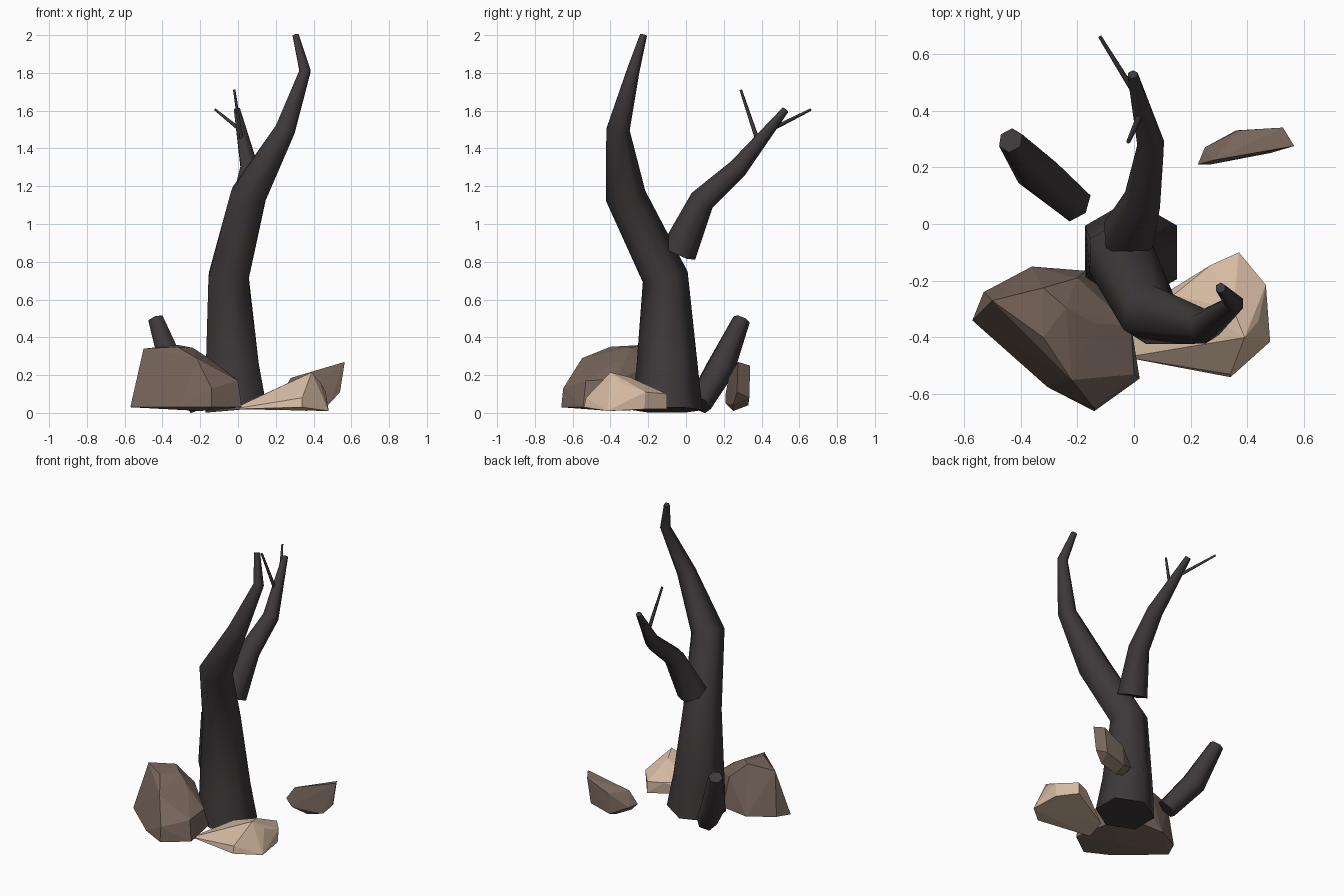
import bpy
import bmesh
from math import cos, sin, pi
from mathutils import Vector

default_cube = bpy.data.objects.get("Cube")
if default_cube:
    bpy.data.objects.remove(default_cube, do_unlink=True)


def make_material(name, rgb):
    material = bpy.data.materials.new(name)
    material.use_nodes = True
    colour = (*rgb, 1)
    material.diffuse_color = colour
    shader = material.node_tree.nodes["Principled BSDF"]
    shader.inputs["Base Color"].default_value = colour
    shader.inputs["Roughness"].default_value = 0.9
    return material


def finish(bm, name, material):
    bmesh.ops.recalc_face_normals(bm, faces=bm.faces[:])
    mesh = bpy.data.meshes.new(name)
    bm.to_mesh(mesh)
    bm.free()
    mesh.materials.append(material)
    obj = bpy.data.objects.new(name, mesh)
    bpy.context.collection.objects.link(obj)
    return obj


def limb(name, stations, material, sides=6):
    """Smooth tapered tube through stations of (x, y, z, radius)."""
    bm = bmesh.new()
    centres = [Vector(s[:3]) for s in stations]
    steps = [(b - a).normalized() for a, b in zip(centres, centres[1:])]
    rings = []
    for i, centre in enumerate(centres):
        before, after = steps[max(i - 1, 0)], steps[min(i, len(steps) - 1)]
        along = (before + after).normalized()
        across = Vector((0, 1, 0))
        across = (across - along * across.dot(along)).normalized()
        other = along.cross(across)
        radius = stations[i][3]
        angles = [2 * pi * k / sides for k in range(sides)]
        rings.append([bm.verts.new(centre + radius * (across * cos(a) + other * sin(a)))
                      for a in angles])
    for low, high in zip(rings, rings[1:]):
        for k in range(sides):
            n = (k + 1) % sides
            side = bm.faces.new((low[k], low[n], high[n], high[k]))
            side.smooth = True
    # Flat end caps with crisp rims
    for ring in (rings[0], rings[-1]):
        cap = bm.faces.new(ring)
        for edge in cap.edges:
            edge.smooth = False
    return finish(bm, name, material)


def rock(name, points, material):
    """Flat-faceted boulder wrapped around its corner points."""
    bm = bmesh.new()
    for point in points:
        bm.verts.new(point)
    hull = bmesh.ops.convex_hull(bm, input=bm.verts[:])
    loose = {v for v in hull["geom_interior"] + hull["geom_unused"]
             if isinstance(v, bmesh.types.BMVert)}
    bmesh.ops.delete(bm, geom=list(loose), context="VERTS")
    return finish(bm, name, material)


bark = make_material("dark bark", (0.048, 0.04, 0.041))
brown_stone = make_material("brown stone", (0.19, 0.137, 0.108))
pale_stone = make_material("pale stone", (0.66, 0.49, 0.36))

# Main trunk, bending forward and to the left as it rises
limb("trunk", [
    (-0.01, -0.1, 0.015, 0.188),
    (-0.03, -0.1, 0.25, 0.162),
    (-0.05, -0.11, 0.72, 0.122),
    (0.055, -0.32, 1.15, 0.108),
    (0.25, -0.36, 1.5, 0.062),
    (0.355, -0.28, 1.81, 0.034),
    (0.305, -0.225, 2.0, 0.019),
], bark)

# Rear branch
limb("rear_branch", [
    (-0.02, -0.04, 0.85, 0.097),
    (0.03, 0.085, 1.125, 0.068),
    (0.06, 0.275, 1.295, 0.052),
    (-0.005, 0.527, 1.605, 0.019),
], bark)

# Thin twigs on the rear branch
limb("upright_twig", [(0.02, 0.38, 1.44, 0.012), (-0.02, 0.29, 1.71, 0.007)], bark)
limb("outer_twig", [(0.01, 0.45, 1.5, 0.012), (-0.12, 0.66, 1.605, 0.007)], bark)

# Broken leaning stump
limb("leaning_stump", [
    (-0.21, 0.07, 0.045, 0.068),
    (-0.34, 0.18, 0.23, 0.078),
    (-0.435, 0.295, 0.495, 0.046),
], bark)

# Large boulder
rock("large_boulder", [
    (-0.57, -0.34, 0.03), (-0.53, -0.24, 0.04), (-0.36, -0.15, 0.03),
    (-0.17, -0.165, 0.04), (-0.03, -0.28, 0.03), (0.02, -0.545, 0.03),
    (-0.14, -0.66, 0.03), (-0.305, -0.575, 0.03), (-0.47, -0.42, 0.03),
    (-0.2, -0.4, 0.01), (-0.5, -0.27, 0.34), (-0.32, -0.225, 0.36),
    (-0.24, -0.295, 0.345), (-0.32, -0.4, 0.35), (-0.14, -0.35, 0.28),
    (-0.01, -0.36, 0.18), (0, -0.53, 0.17), (-0.14, -0.65, 0.13),
    (-0.22, -0.55, 0.29), (-0.2, -0.19, 0.25),
], brown_stone)

# Pale wedge-shaped rock
rock("pale_rock", [
    (-0.03, -0.47, 0.02), (0.34, -0.54, 0.03), (0.48, -0.415, 0.01),
    (0.46, -0.22, 0.02), (0.37, -0.1, 0.02), (0.02, -0.3, 0.02),
    (0.34, -0.53, 0.08), (0.39, -0.4, 0.215), (0.35, -0.3, 0.19),
    (0.44, -0.34, 0.155), (0.465, -0.215, 0.11), (0.37, -0.1, 0.1),
    (0.27, -0.145, 0.1), (0.14, -0.25, 0.1),
], pale_stone)

# Small slab behind the tree
rock("back_slab", [
    (0.225, 0.21, 0.1), (0.28, 0.225, 0.185), (0.25, 0.27, 0.09),
    (0.36, 0.33, 0.04), (0.525, 0.34, 0.25), (0.565, 0.275, 0.27),
    (0.54, 0.27, 0.11), (0.48, 0.25, 0.045), (0.36, 0.25, 0.01),
    (0.27, 0.21, 0.05), (0.37, 0.33, 0.18), (0.5, 0.335, 0.08),
], brown_stone)
